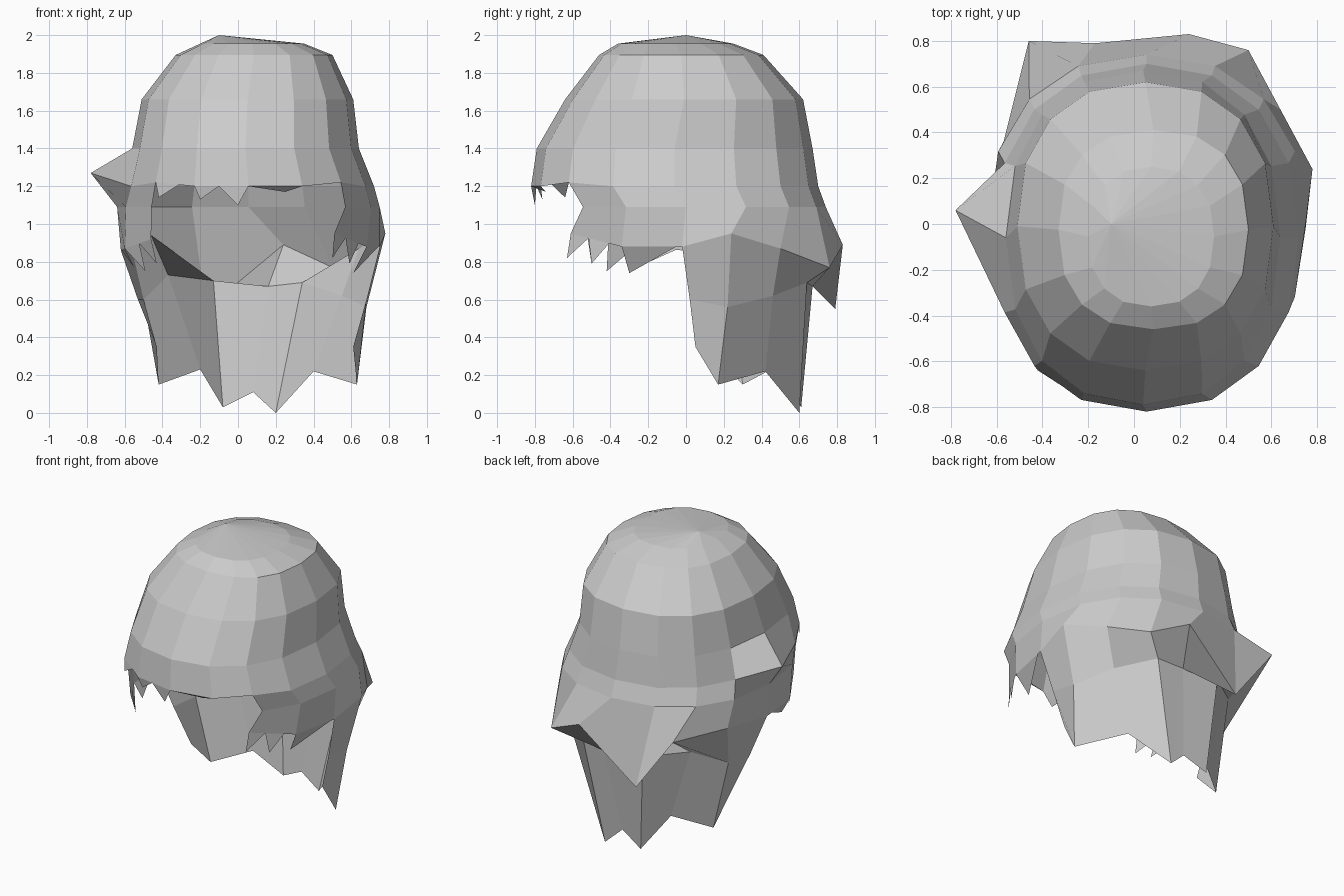
import bpy, bmesh, math
from mathutils import Vector

cube = bpy.data.objects.get("Cube")
if cube:
    bpy.data.objects.remove(cube, do_unlink=True)

grey = bpy.data.materials.new("light grey")
grey.use_nodes = True
grey.diffuse_color = (0.6, 0.6, 0.6, 1)
bsdf = grey.node_tree.nodes["Principled BSDF"]
bsdf.inputs["Base Color"].default_value = (0.6, 0.6, 0.6, 1)
bsdf.inputs["Roughness"].default_value = 0.9

COLS = 16          # column 0 is the front, 4 the left, 8 the back, 12 the right
bm = bmesh.new()


def power(v, p):
    return math.copysign(abs(v) ** p, v)


def ring(z, x0, x1, y0, y1, p):
    """Slightly boxy ellipse of vertices, counted from the front towards +x."""
    out = []
    for k in range(COLS):
        a = 2 * math.pi * k / COLS
        x = (x0 + x1) / 2 + (x1 - x0) / 2 * power(round(math.sin(a), 6), p)
        y = (y0 + y1) / 2 - (y1 - y0) / 2 * power(round(math.cos(a), 6), p)
        out.append(bm.verts.new((x, y, z)))
    return out


def bridge(upper, lower, cols):
    for a, b in zip(cols, cols[1:]):
        bm.faces.new((upper[a], lower[a], lower[b], upper[b]))


def points(first, coords):
    return {first + i: bm.verts.new(c) for i, c in enumerate(coords)}


def strand(a, b, t0, t1, tip):
    """Pointed lock hanging from part of the edge a-b."""
    p, q = a.co.lerp(b.co, t0), a.co.lerp(b.co, t1)
    bm.faces.new([bm.verts.new(c) for c in (p, Vector(tip), q)])


# Crown and upper shell: z, x range, y range, roundness
rings = [ring(*r) for r in (
    (1.955, -0.20, 0.35, -0.36, 0.25, 0.85),
    (1.895, -0.33, 0.50, -0.46, 0.41, 0.82),
    (1.66, -0.51, 0.61, -0.64, 0.62, 0.86),
    (1.40, -0.56, 0.64, -0.79, 0.67, 0.88),
    (1.20, -0.61, 0.72, -0.82, 0.70, 0.88))]
pole = bm.verts.new((-0.1, 0, 2.0))
for k in range(COLS):
    bm.faces.new((pole, rings[0][k], rings[0][(k + 1) % COLS]))
around = list(range(COLS)) + [0]
for up, low in zip(rings, rings[1:]):
    bridge(up, low, around)
hem = rings[-1]

# Lock sticking out on the right side
hem[12].co = (-0.78, 0.06, 1.27)
hem[2].co.z = hem[14].co.z = 1.22

# Sides and back below the fringe line
side = list(range(2, 15))
lower = ring(1.09, -0.64, 0.75, -0.74, 0.74, 0.88)
bridge(hem, lower, side)
ridge = points(2, [
    (0.51, -0.61, 0.95), (0.68, -0.34, 0.88), (0.75, -0.02, 0.88),
    (0.78, 0.24, 0.95), (0.64, 0.50, 0.87), (0.50, 0.76, 0.77),
    (0.24, 0.83, 0.89), (-0.17, 0.79, 0.55), (-0.46, 0.80, 0.94),
    (-0.57, 0.36, 0.90), (-0.62, 0.0, 0.86), (-0.60, -0.28, 0.87),
    (-0.46, -0.52, 0.92)])
bridge(lower, ridge, side)

# Nape, tucked in under the ridge and ending in points
back = list(range(4, 13))
tuck = points(4, [
    (0.68, 0.02, 0.60), (0.68, 0.22, 0.56), (0.55, 0.46, 0.62),
    (0.34, 0.64, 0.69), (0.16, 0.67, 0.67), (-0.13, 0.66, 0.70),
    (-0.37, 0.48, 0.73), (-0.50, 0.25, 0.60), (-0.53, 0.05, 0.60)])
nape = points(4, [
    (0.61, 0.05, 0.35), (0.63, 0.17, 0.15), (0.40, 0.42, 0.22),
    (0.20, 0.60, 0.0), (0.08, 0.58, 0.11), (-0.08, 0.61, 0.03),
    (-0.20, 0.45, 0.23), (-0.42, 0.30, 0.15), (-0.43, 0.10, 0.35)])
bridge(ridge, tuck, back)
bridge(tuck, nape, back)

# Fringe points
strand(hem[14], hem[15], 0.0, 0.6, (-0.42, -0.64, 1.14))
strand(hem[15], hem[0], 0.0, 0.45, (-0.20, -0.76, 1.13))
strand(hem[15], hem[0], 0.45, 1.0, (0.0, -0.80, 1.10))
strand(hem[0], hem[1], 0.0, 1.0, (0.25, -0.74, 1.17))

# Locks in front of the ears
strand(ridge[2], ridge[3], 0.0, 0.35, (0.50, -0.63, 0.82))
strand(ridge[2], ridge[3], 0.35, 0.75, (0.59, -0.50, 0.79))
strand(ridge[3], ridge[4], 0.0, 0.9, (0.61, -0.30, 0.74))
strand(ridge[13], ridge[14], 0.55, 1.0, (-0.43, -0.50, 0.79))
strand(ridge[13], ridge[14], 0.0, 0.55, (-0.49, -0.42, 0.75))
strand(ridge[12], ridge[13], 0.2, 1.0, (-0.55, -0.26, 0.77))

bmesh.ops.delete(bm, geom=[v for v in bm.verts if not v.link_faces], context='VERTS')
mesh = bpy.data.meshes.new("hair")
bm.to_mesh(mesh)
bm.free()
mesh.materials.append(grey)
hair = bpy.data.objects.new("hair", mesh)
bpy.context.collection.objects.link(hair)
